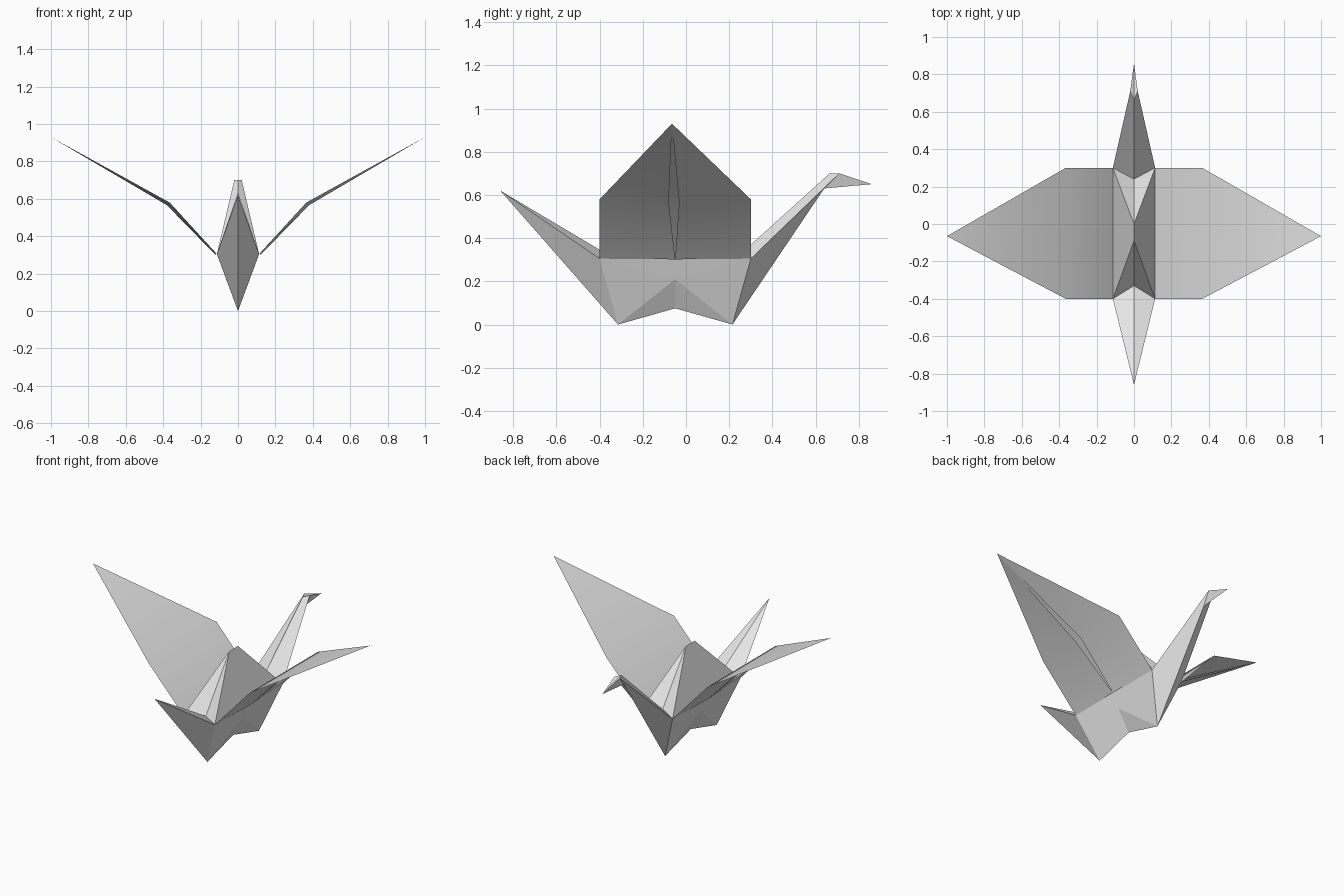
import bpy
import bmesh
from mathutils import Vector

if "Cube" in bpy.data.objects:
    bpy.data.objects.remove(bpy.data.objects["Cube"])

paper = bpy.data.materials.new("pale_grey_paper")
paper.diffuse_color = (0.8, 0.8, 0.8, 1.0)
paper.use_nodes = True
paper.node_tree.nodes["Principled BSDF"].inputs["Base Color"].default_value = paper.diffuse_color

# Shared fold points (right half, x >= 0)
P = {
    "rim_front": (0.113, -0.40, 0.305),
    "rim_back": (0.113, 0.30, 0.305),
    "keel_front": (0, -0.315, 0.0),
    "keel_mid": (0, -0.05, 0.075),
    "keel_back": (0, 0.215, 0.0),
    "side_crease": (0.078, -0.05, 0.21),
    "hump_front": (0, -0.09, 0.635),
    "hump_back": (0, 0.0, 0.635),
    "notch_front": (0, -0.33, 0.305),
    "notch_back": (0, 0.24, 0.315),
    "tail_tip": (0, -0.86, 0.62),
    "neck_top": (0, 0.665, 0.70),
    "neck_side": (0.02, 0.71, 0.70),
    "throat": (0, 0.64, 0.63),
    "beak_tip": (0, 0.86, 0.65),
    "wing_bend_front": (0.365, -0.40, 0.58),
    "wing_bend_back": (0.365, 0.30, 0.58),
    "wing_tip": (1.0, -0.065, 0.93),
    "flap_root": (0.122, -0.05, 0.302),
    "flap_mid_front": (0.38, -0.08, 0.566),
    "flap_mid_back": (0.38, -0.032, 0.566),
}


def folded(name, panels, inside, sides=(1, -1), smooth=False):
    """Make paper panels, mirrored across x, all facing away from 'inside'."""
    bm = bmesh.new()
    for s in sides:
        centre = Vector((inside[0] * s, inside[1], inside[2]))
        for panel in panels:
            pts = [Vector((P[k][0] * s, P[k][1], P[k][2])) for k in panel.split()]
            f = bm.faces.new([bm.verts.new(p) for p in pts])
            f.normal_update()
            if f.normal.dot(f.calc_center_median() - centre) < 0:
                f.normal_flip()
    bmesh.ops.remove_doubles(bm, verts=bm.verts, dist=0.0005)
    mesh = bpy.data.meshes.new(name)
    bm.to_mesh(mesh)
    bm.free()
    mesh.materials.append(paper)
    ob = bpy.data.objects.new(name, mesh)
    bpy.context.collection.objects.link(ob)
    if smooth:
        bpy.ops.object.select_all(action='DESELECT')
        bpy.context.view_layer.objects.active = ob
        ob.select_set(True)
        bpy.ops.object.shade_smooth_by_angle(angle=0.52)
    return ob


# Body: creased side walls and the pointed hump between the wings
folded("body", [
    "rim_front keel_front side_crease",
    "keel_front keel_mid side_crease",
    "keel_mid keel_back side_crease",
    "keel_back rim_back side_crease",
    "rim_front side_crease rim_back",
    "rim_front rim_back hump_back hump_front",
    "hump_front rim_front notch_front",
    "hump_back rim_back notch_back",
], (0, -0.05, 0.25))

# Tail: tapering spike
folded("tail", [
    "notch_front rim_front tail_tip",
    "rim_front keel_front tail_tip",
], (0, -0.5, 0.32))

# Neck: tapering tube up to the head fold
folded("neck", [
    "notch_back rim_back neck_side neck_top",
    "rim_back keel_back throat neck_side",
], (0, 0.45, 0.42))

# Head: small beak folded forward
folded("head", [
    "neck_top neck_side beak_tip",
    "neck_side throat beak_tip",
], (0, 0.70, 0.67))

# Wings: bent top sheet with two flaps underneath meeting at a thin slit
for side, s in (("right", 1), ("left", -1)):
    folded(side + "_wing", [
        "rim_front wing_bend_front wing_bend_back rim_back",
        "wing_bend_front wing_tip wing_bend_back",
        "rim_front wing_bend_front flap_mid_front flap_root",
        "wing_bend_front wing_tip flap_mid_front",
        "rim_back wing_bend_back flap_mid_back flap_root",
        "wing_bend_back wing_tip flap_mid_back",
    ], (0.375, -0.06, 0.578), sides=(s,), smooth=True)
